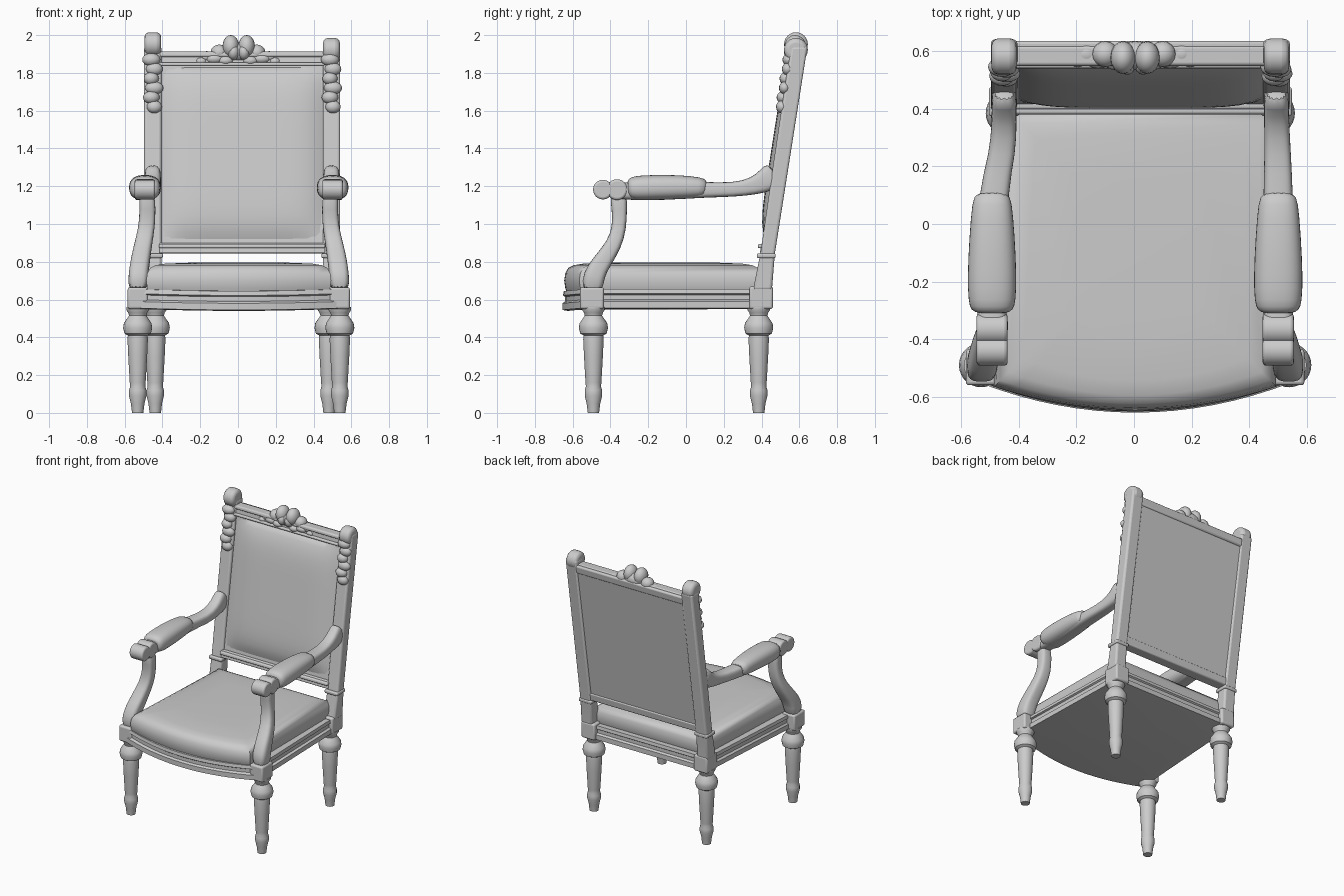
import bpy, bmesh, math
from mathutils import Vector

cube = bpy.data.objects.get("Cube")
if cube:
    bpy.data.objects.remove(cube, do_unlink=True)

mat = bpy.data.materials.new("pale grey")
mat.use_nodes = True
GREY = (0.6, 0.6, 0.6, 1)
mat.diffuse_color = GREY
mat.node_tree.nodes["Principled BSDF"].inputs["Base Color"].default_value = GREY

BACK_X = 0.022    # the back sits slightly off centre
FRONT_X = 0.004


def finish(name, bm, bevel=0, subsurf=0, angle=40):
    bmesh.ops.recalc_face_normals(bm, faces=bm.faces)
    me = bpy.data.meshes.new(name)
    bm.to_mesh(me)
    bm.free()
    ob = bpy.data.objects.new(name, me)
    bpy.context.collection.objects.link(ob)
    me.materials.append(mat)
    if bevel:
        m = ob.modifiers.new("Bevel", 'BEVEL')
        m.width, m.segments, m.limit_method = bevel, 3, 'ANGLE'
    if subsurf:
        m = ob.modifiers.new("Subdivision", 'SUBSURF')
        m.levels = m.render_levels = subsurf
    bpy.ops.object.select_all(action='DESELECT')
    ob.select_set(True)
    bpy.context.view_layer.objects.active = ob
    bpy.ops.object.shade_smooth_by_angle(angle=math.radians(angle))
    return ob


def loft(name, rings, **kw):
    """Skin closed rings of points and cap both ends."""
    bm = bmesh.new()
    rows = [[bm.verts.new(p) for p in r] for r in rings]
    n = len(rows[0])
    for a, b in zip(rows, rows[1:]):
        for i in range(n):
            bm.faces.new((a[i], a[(i + 1) % n], b[(i + 1) % n], b[i]))
    bm.faces.new(rows[0])
    bm.faces.new(rows[-1][::-1])
    return finish(name, bm, **kw)


def prism(name, profile, x0, x1, **kw):
    """Extrude a (y, z) profile along x."""
    return loft(name, [[(x, y, z) for y, z in profile] for x in (x0, x1)], **kw)


def box(name, x0, x1, y0, y1, z0, z1, bevel=0.012):
    return prism(name, [(y0, z0), (y1, z0), (y1, z1), (y0, z1)], x0, x1, bevel=bevel)


def turned(name, x, y, profile, n=28):
    circle = [(math.cos(t), math.sin(t)) for t in (2 * math.pi * i / n for i in range(n))]
    return loft(name, [[(x + r * c, y + r * s, z) for c, s in circle] for r, z in profile])


def sweep(name, stations, power=0.6, n=16):
    """Rounded section along a path of (x, y, z, half width, half height)."""
    pts = [Vector(s[:3]) for s in stations]
    rings = []
    for i, s in enumerate(stations):
        d = pts[min(i + 1, len(pts) - 1)] - pts[max(i - 1, 0)]
        up = Vector((1, 0, 0)).cross(d).normalized()
        ring = []
        for k in range(n):
            t = 2 * math.pi * (k + 0.5) / n
            c, q = math.cos(t), math.sin(t)
            ring.append(pts[i] + Vector((1, 0, 0)) * math.copysign(abs(c) ** power, c) * s[3]
                        + up * math.copysign(abs(q) ** power, q) * s[4])
        rings.append(ring)
    return loft(name, rings, subsurf=1, angle=60)


def blobs(name, items):
    """Carved ornament from overlapping ellipsoids: (x, y, z, rx, ry, rz)."""
    bm = bmesh.new()
    for x, y, z, rx, ry, rz in items:
        new = bmesh.ops.create_uvsphere(bm, u_segments=16, v_segments=10, radius=1)["verts"]
        for v in new:
            v.co = Vector((x + v.co.x * rx, y + v.co.y * ry, z + v.co.z * rz))
    return finish(name, bm)


def front_y(z):
    """Front plane of the raked back."""
    return 0.405 + (z - 0.95) * 0.155


def rear_y(z):
    return 0.465 + (z - 0.84) * 0.162


def slab(z0, z1, f0, f1):
    """Raked (y, z) profile, offset from the front and rear planes."""
    return [(front_y(z0) + f0, z0), (rear_y(z0) + f1, z0),
            (rear_y(z1) + f1, z1), (front_y(z1) + f0, z1)]


# Seat frame and cushion: bowed front, tapering to the rear
def seat_ring(front_half, rear_half, corner_y, bow, rear_y0, inset, z, drop=0):
    xs = [-1 + i / 8 for i in range(17)]
    ring = [(FRONT_X + x * (front_half - inset), corner_y - bow * (1 - x * x) + inset,
             z - drop * (1 - x * x)) for x in xs]
    ring += [(BACK_X + (rear_half - inset) * x, rear_y0 - inset, z) for x in (1, -1)]
    return ring


loft("seat_frame", [seat_ring(0.545, 0.5, -0.55, 0.105, 0.44, i, z, 0.01) for i, z in
     ((0.03, 0.55), (0.0, 0.555), (0.0, 0.59), (0.014, 0.6), (0.014, 0.625), (0.004, 0.632), (0.008, 0.655))])
loft("seat_cushion", [seat_ring(0.49, 0.465, -0.565, 0.08, 0.4, i, z) for i, z in
     ((0.02, 0.62), (0.006, 0.66), (0.0, 0.7), (0.006, 0.74), (0.022, 0.768),
      (0.05, 0.782), (0.1, 0.79), (0.25, 0.796))], angle=60)

# Legs: turned, with a round collar under the seat
LEG = [(0.03, 0), (0.036, 0.05), (0.046, 0.09), (0.046, 0.12), (0.04, 0.14), (0.042, 0.16),
       (0.05, 0.3), (0.054, 0.39), (0.052, 0.41), (0.07, 0.42), (0.077, 0.45), (0.073, 0.475),
       (0.056, 0.5), (0.046, 0.515), (0.05, 0.53), (0.06, 0.545), (0.06, 0.56)]

for side, s in (("left", 1), ("right", -1)):
    fx, bx = FRONT_X + s * 0.535, BACK_X + s * 0.46
    turned("front_leg_" + side, fx, -0.49, LEG)
    turned("back_leg_" + side, bx, 0.385, LEG)
    box("front_block_" + side, fx - 0.053, fx + 0.053, -0.56, -0.435, 0.55, 0.665)
    box("back_block_" + side, bx - 0.055, bx + 0.055, 0.335, 0.46, 0.55, 0.67)

    # Raked back post with a scrolled top
    px = BACK_X + s * 0.473
    prism("back_post_" + side, [(0.355, 0.65), (0.455, 0.65), (0.47, 0.84), (rear_y(1.94), 1.94),
          (0.555, 1.94), (front_y(1.3), 1.3), (0.395, 0.85)], px - 0.046, px + 0.046, bevel=0.014)
    box("post_collar_" + side, px - 0.053, px + 0.053, 0.375, 0.475, 0.82, 0.845, 0.008)
    top = 1.937 - 0.015 * s
    scroll = [(0.582 + 0.063 * math.cos(t), top + 0.063 * math.sin(t))
              for t in (2 * math.pi * i / 24 for i in range(24))]
    prism("post_scroll_" + side, scroll, px - 0.044, px + 0.044, bevel=0.025)
    blobs("post_carving_" + side, [
        (px + 0.008 * (-1) ** i, front_y(1.62 + 0.05 * i) - 0.002, 1.62 + 0.05 * i,
         0.04 + 0.004 * (i % 3), 0.03 + 0.005 * (i % 2), 0.034) for i in range(6)])

    # Arm, upholstered pad, front scroll and curved support
    ax = FRONT_X + s * 0.497
    sweep("arm_" + side, [(px, 0.48, 1.275, 0.043, 0.075), (px, 0.43, 1.232, 0.043, 0.066),
          (px, 0.36, 1.2, 0.044, 0.046), (px + 0.004 * s, 0.25, 1.18, 0.046, 0.037),
          (ax, 0.1, 1.182, 0.052, 0.042), (ax, -0.12, 1.175, 0.055, 0.05),
          (ax, -0.3, 1.172, 0.052, 0.046), (ax, -0.36, 1.178, 0.05, 0.045),
          (ax, -0.44, 1.186, 0.05, 0.04)])
    sweep("arm_pad_" + side, [(ax, 0.11, 1.19, 0.058, 0.042), (ax, 0.08, 1.194, 0.07, 0.055),
          (ax, -0.04, 1.196, 0.08, 0.065), (ax, -0.18, 1.193, 0.087, 0.068),
          (ax, -0.27, 1.19, 0.084, 0.066), (ax, -0.3, 1.188, 0.074, 0.055),
          (ax, -0.31, 1.187, 0.05, 0.03)], power=0.8)
    for part, y, r in (("arm_scroll_", -0.44, 0.052), ("arm_knuckle_", -0.365, 0.055)):
        disc = [(y + r * math.cos(t), 1.182 + r * math.sin(t))
                for t in (2 * math.pi * i / 24 for i in range(24))]
        prism(part + side, disc, ax - 0.054, ax + 0.054, bevel=0.012)
    sweep("arm_support_" + side, [(ax - 0.01 * s, -0.36, 1.17, 0.045, 0.05),
          (ax - 0.015 * s, -0.352, 1.08, 0.042, 0.04), (ax - 0.01 * s, -0.352, 0.98, 0.044, 0.038),
          (ax + 0.01 * s, -0.38, 0.89, 0.048, 0.042), (ax + 0.025 * s, -0.445, 0.8, 0.052, 0.05),
          (ax + 0.035 * s, -0.49, 0.73, 0.053, 0.058), (ax + 0.038 * s, -0.498, 0.64, 0.052, 0.06)])

# Back panel with a padded front
x0, x1 = BACK_X - 0.44, BACK_X + 0.44
prism("back_panel", slab(0.86, 1.88, 0.02, -0.008), x0, x1)
bm = bmesh.new()
N = 20
grid = [[None] * (N + 1) for _ in range(N + 1)]
for i in range(N + 1):
    for j in range(N + 1):
        u, v = -1 + 2 * i / N, -1 + 2 * j / N
        z = 1.375 + 0.465 * v
        puff = (1 - u ** 6) * (1 - v ** 6)
        grid[i][j] = bm.verts.new((BACK_X + 0.432 * u, front_y(z) + 0.025 - 0.047 * puff, z))
for i in range(N):
    for j in range(N):
        bm.faces.new((grid[i][j], grid[i + 1][j], grid[i + 1][j + 1], grid[i][j + 1]))
bm.faces.ensure_lookup_table()
rim = bmesh.ops.extrude_face_region(bm, geom=bm.faces[:])["geom"]
bmesh.ops.translate(bm, vec=(0, 0.03, 0), verts=[g for g in rim if isinstance(g, bmesh.types.BMVert)])
finish("back_padding", bm, angle=60)

# Moulded rails of the back
prism("lower_rail", slab(0.845, 0.9, 0.002, 0), x0, x1, bevel=0.008)
prism("lower_rail_bead", slab(0.872, 0.895, -0.014, -0.03), x0, x1, bevel=0.008)
prism("top_rail", slab(1.845, 1.905, 0.01, 0), x0, x1, bevel=0.012)
prism("top_rail_bead", slab(1.885, 1.912, -0.003, -0.02), x0, x1, bevel=0.01)
prism("top_rail_fillet", slab(1.838, 1.856, -0.003, -0.03), x0, x1, bevel=0.007)

# Crest: twin-lobed shell with leaves falling to each side
crest = [(0.004, 0.585, 1.91, 0.09, 0.05, 0.05)]
for s in (1, -1):
    crest += [(0.004 + s * 0.042, 0.578, 1.94, 0.044, 0.057, 0.06),
              (0.004 + s * 0.028, 0.56, 1.91, 0.032, 0.042, 0.042),
              (s * 0.1, 0.59, 1.908, 0.045, 0.045, 0.042),
              (s * 0.125, 0.575, 1.875, 0.05, 0.035, 0.028),
              (s * 0.165, 0.59, 1.885, 0.045, 0.04, 0.03),
              (s * 0.195, 0.575, 1.862, 0.032, 0.03, 0.022),
              (s * 0.065, 0.565, 1.865, 0.04, 0.03, 0.025)]
blobs("crest_carving", crest)
